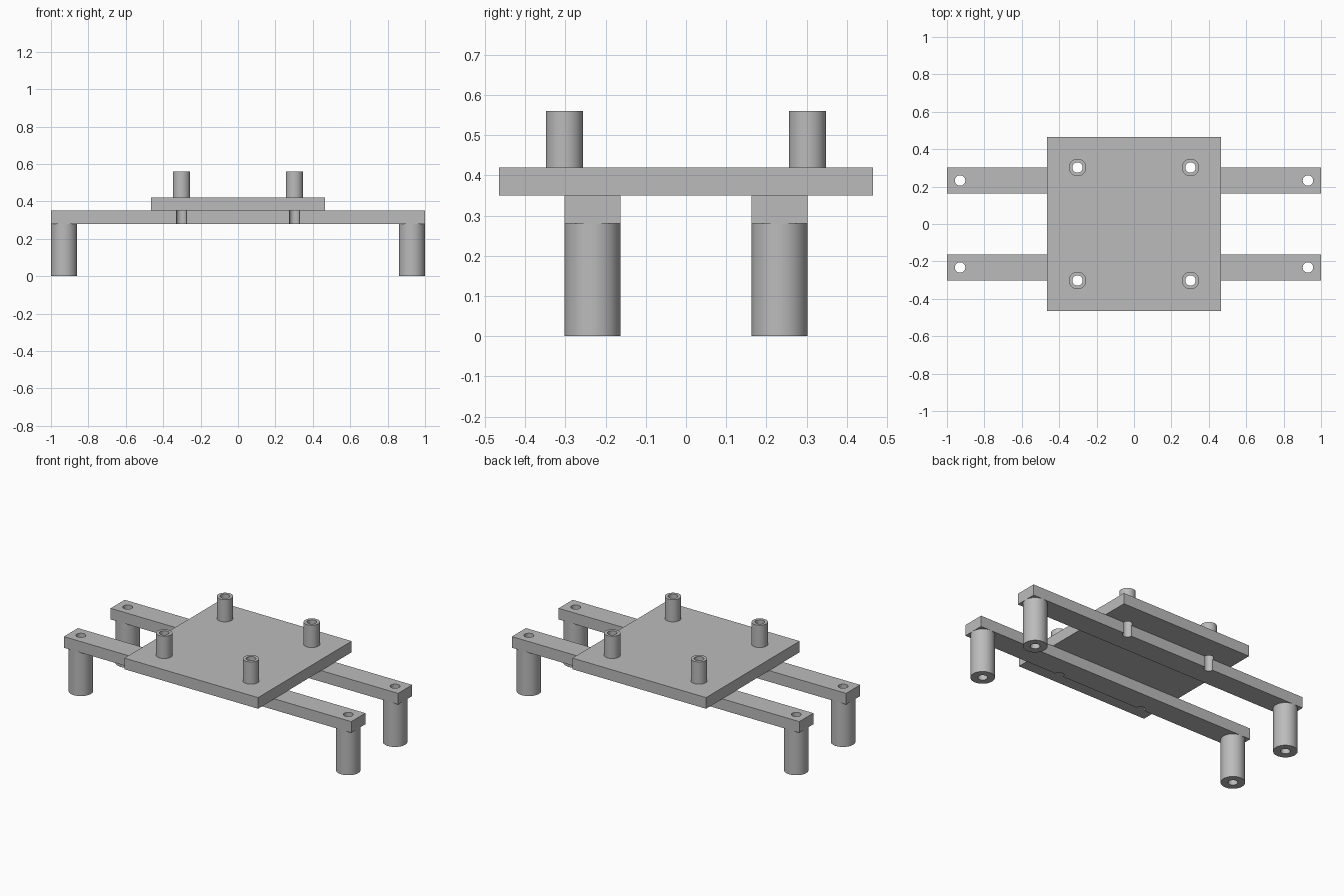
import bpy
import math

cube = bpy.data.objects.get("Cube")
if cube:
    bpy.data.objects.remove(cube, do_unlink=True)

POST = 0.302         # post offset from the centre in x and y
LEG_X, LEG_Y = 0.93, 0.2325
LEG_R, POST_R, HOLE_R = 0.07, 0.0465, 0.028
LEG_TOP, BAR_TOP, PLATE_TOP, POST_TOP = 0.28, 0.35, 0.42, 0.56
PLATE = 0.93
SIDES = 48
SIGNS = [(sx, sy) for sx in (-1, 1) for sy in (-1, 1)]

grey = bpy.data.materials.new("grey")
grey.use_nodes = True
colour = (0.5, 0.5, 0.5, 1)
grey.diffuse_color = colour
grey.node_tree.nodes["Principled BSDF"].inputs["Base Color"].default_value = colour


def box(name, x, y, z0, z1, sx, sy):
    bpy.ops.mesh.primitive_cube_add(size=1, location=(x, y, (z0 + z1) / 2))
    ob = bpy.context.object
    ob.name = name
    ob.scale = (sx, sy, z1 - z0)
    bpy.ops.object.transform_apply(location=False, rotation=False, scale=True)
    ob.data.materials.append(grey)
    return ob


def cylinder(name, x, y, z0, z1, radius):
    bpy.ops.mesh.primitive_cylinder_add(vertices=SIDES, radius=radius, depth=z1 - z0,
                                        location=(x, y, (z0 + z1) / 2))
    ob = bpy.context.object
    ob.name = name
    ob.data.materials.append(grey)
    return ob


def drill(ob, points):
    # Bore vertical holes right through the part, then smooth the round walls
    for x, y in points:
        bit = cylinder("drill_bit", x, y, -0.2, 0.8, HOLE_R)
        bit.hide_render = True
        mod = ob.modifiers.new("hole", "BOOLEAN")
        mod.operation = "DIFFERENCE"
        mod.solver = "EXACT"
        mod.object = bit
        bpy.ops.object.select_all(action="DESELECT")
        ob.select_set(True)
        bpy.context.view_layer.objects.active = ob
        bpy.ops.object.modifier_apply(modifier=mod.name)
        bpy.data.objects.remove(bit, do_unlink=True)
    bpy.ops.object.shade_smooth_by_angle(angle=math.radians(30))


# Top plate with a hole under each post
plate = box("top_plate", 0, 0, BAR_TOP, PLATE_TOP, PLATE, PLATE)
drill(plate, [(sx * POST, sy * POST) for sx, sy in SIGNS])

# Long bars: end holes, and half-round notches in the outer edge under the posts
for label, sy in (("front", -1), ("back", 1)):
    bar = box(label + "_bar", 0, sy * LEG_Y, LEG_TOP, BAR_TOP, 2, 2 * LEG_R)
    drill(bar, [(sx * LEG_X, sy * LEG_Y) for sx in (-1, 1)]
          + [(sx * POST, sy * POST) for sx in (-1, 1)])

# Hollow legs and hollow posts
for sx, sy in SIGNS:
    corner = ("front" if sy < 0 else "back") + ("_right" if sx < 0 else "_left")
    leg = cylinder(corner + "_leg", sx * LEG_X, sy * LEG_Y, 0, LEG_TOP, LEG_R)
    drill(leg, [(sx * LEG_X, sy * LEG_Y)])
    post = cylinder(corner + "_post", sx * POST, sy * POST, PLATE_TOP, POST_TOP, POST_R)
    drill(post, [(sx * POST, sy * POST)])
